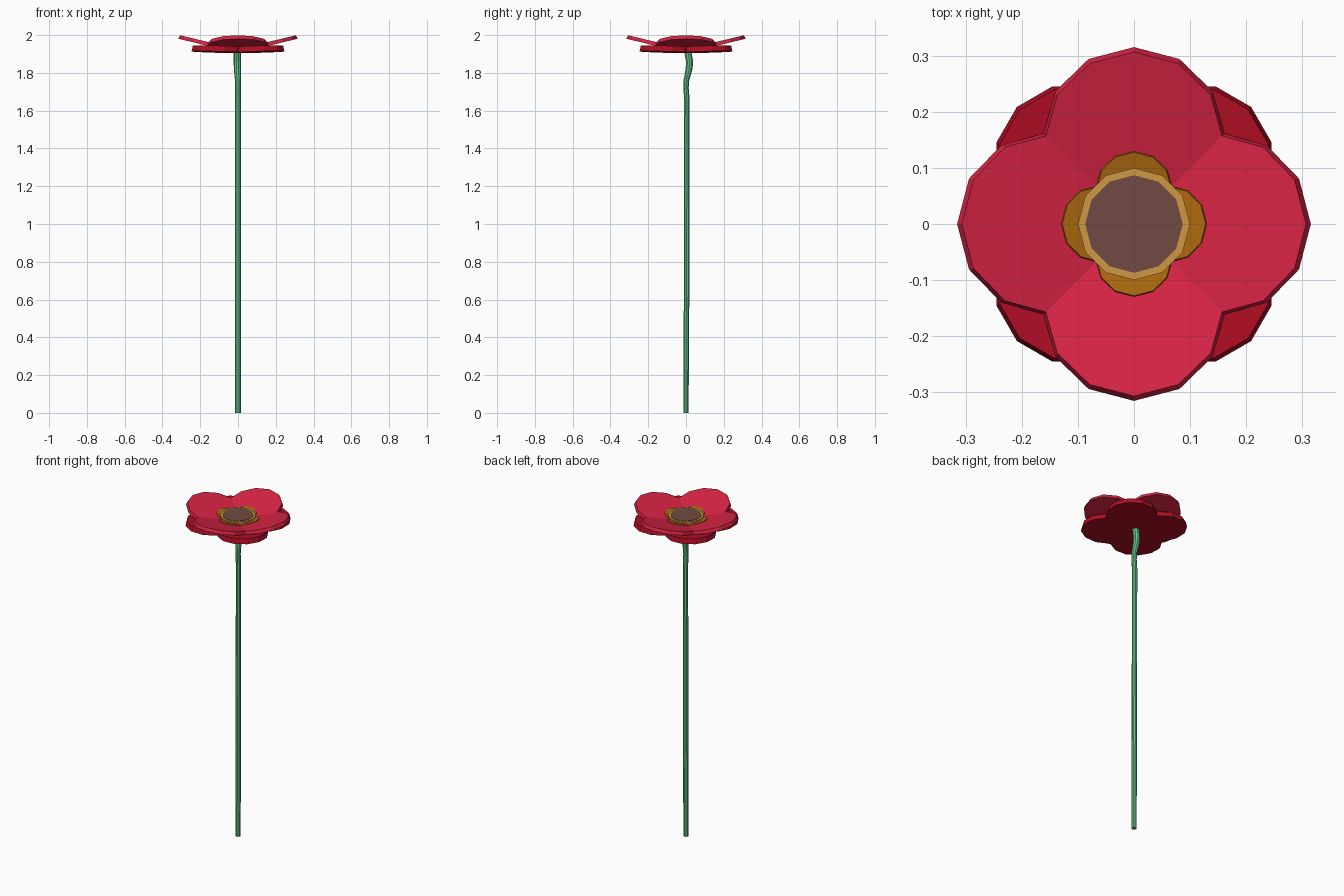
import bpy, bmesh, math
from mathutils import Matrix, Vector

if "Cube" in bpy.data.objects:
    bpy.data.objects.remove(bpy.data.objects["Cube"])


def material(name, rgb):
    lin = [(c / 255 / 12.92) if c <= 10 else ((c / 255 + 0.055) / 1.055) ** 2.4 for c in rgb]
    m = bpy.data.materials.new(name)
    m.diffuse_color = (*lin, 1)
    m.use_nodes = True
    m.node_tree.nodes["Principled BSDF"].inputs["Base Color"].default_value = m.diffuse_color
    return m


RED = material("bright red", (216, 36, 68))
DARK_RED = material("deep red", (176, 13, 35))
OCHRE = material("ochre", (172, 105, 14))
GOLD = material("light gold", (207, 151, 66))
BROWN = material("seed brown", (113, 74, 68))
GREEN = material("stem green", (100, 200, 138))


def finish(name, bm, mat):
    bmesh.ops.recalc_face_normals(bm, faces=bm.faces[:])
    me = bpy.data.meshes.new(name)
    bm.to_mesh(me)
    bm.free()
    me.materials.append(mat)
    ob = bpy.data.objects.new(name, me)
    bpy.context.collection.objects.link(ob)
    return ob


def disc(name, mat, radius, top_z, thick, taper=0.0, offset=0.0, slope=0.0, turn=0.0):
    """Twelve-sided plate, moved outward, tilted up and turned about the stem."""
    bm = bmesh.new()
    bmesh.ops.create_cone(bm, cap_ends=True, segments=12, radius1=radius,
                          radius2=radius - taper, depth=thick)
    tilt = math.atan(slope)
    m = (Matrix.Translation((0, 0, top_z)) @ Matrix.Rotation(turn, 4, 'Z')
         @ Matrix.Rotation(-tilt, 4, 'Y')
         @ Matrix.Translation((offset / math.cos(tilt), 0, -thick / 2)))
    bmesh.ops.transform(bm, matrix=m, verts=bm.verts[:])
    return finish(name, bm, mat)


# Four petals of each ring
for i in range(4):
    a = i * math.pi / 2
    disc(f"upper_petal_{i + 1}", RED, 0.162, 1.925, 0.02, 0.004, 0.153, 0.242, a)
    disc(f"lower_petal_{i + 1}", DARK_RED, 0.142, 1.934, 0.03, 0.006, 0.152, 0.04, a + math.pi / 4)
    disc(f"inner_petal_{i + 1}", OCHRE, 0.07, 1.936, 0.014, 0.003, 0.062, 0.19, a)

# Flower centre
disc("centre_ring", GOLD, 0.1, 1.961, 0.03)
disc("seed_face", BROWN, 0.087, 1.963, 0.006)

# Stem: a tube along a gently kinked path (x, y, z, radius)
path = [(0, 0, 0, 0.015), (0, 0.001, 0.5, 0.015), (0, 0.003, 0.56, 0.015),
        (0, 0.005, 1.66, 0.015), (0, 0.0, 1.72, 0.015), (0, 0.002, 1.76, 0.016),
        (-0.003, 0.016, 1.82, 0.019), (-0.003, 0.019, 1.86, 0.02),
        (-0.003, 0.01, 1.91, 0.02), (-0.003, 0.008, 1.925, 0.02)]
bm = bmesh.new()
N = 10
rings = []
for x, y, z, r in path:
    rings.append([bm.verts.new(Vector((x + r * math.cos(k * math.tau / N),
                                       y + r * math.sin(k * math.tau / N), z)))
                  for k in range(N)])
for lo, hi in zip(rings, rings[1:]):
    for k in range(N):
        j = (k + 1) % N
        bm.faces.new((lo[k], lo[j], hi[j], hi[k]))
bm.faces.new(rings[0])
bm.faces.new(rings[-1])
finish("stem", bm, GREEN)
